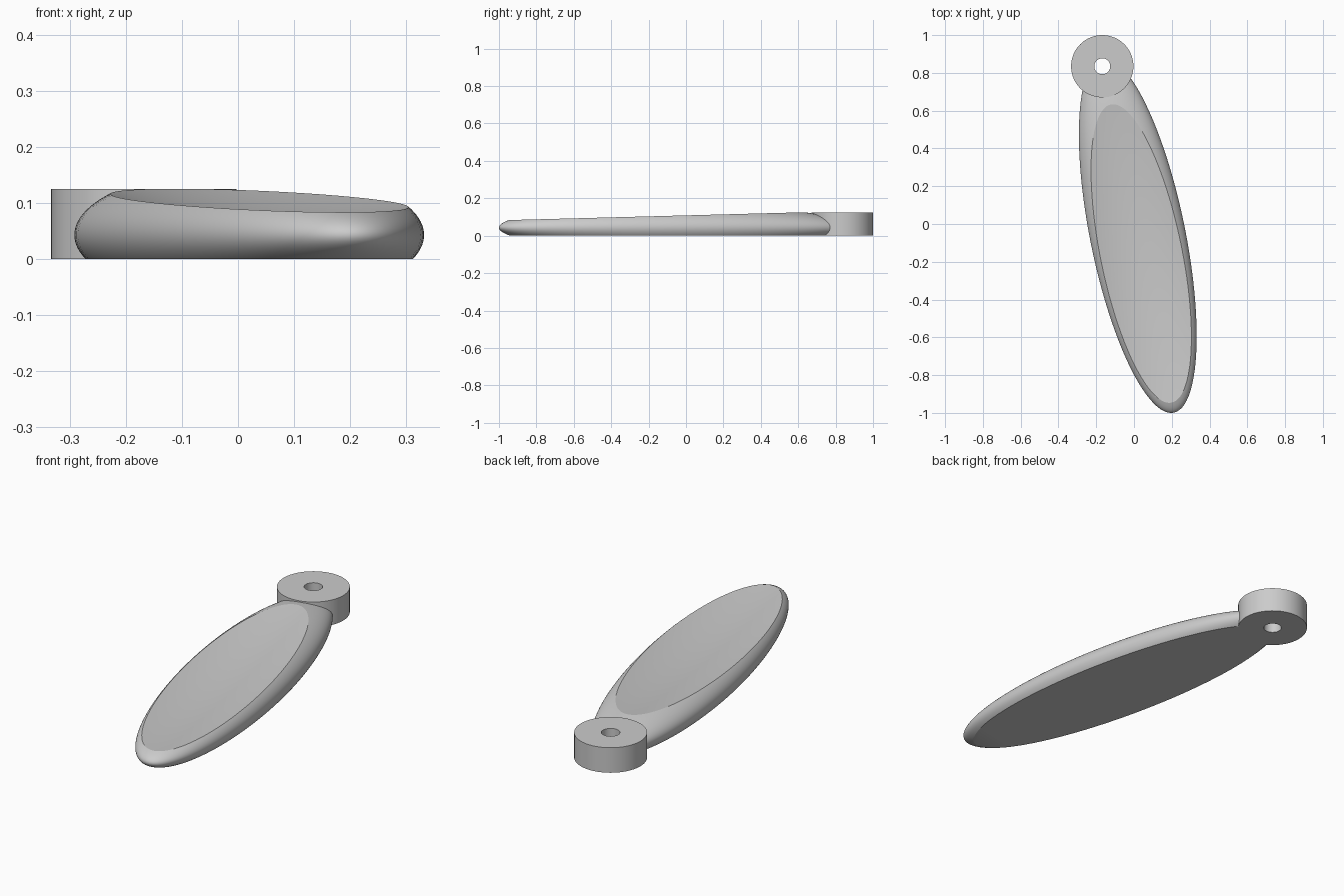
import bpy, bmesh, math
from mathutils import Matrix, Vector

if "Cube" in bpy.data.objects:
    bpy.data.objects.remove(bpy.data.objects["Cube"])

grey = bpy.data.materials.new("light grey")
grey.use_nodes = True
COLOUR = (0.6, 0.6, 0.6, 1)
grey.diffuse_color = COLOUR
grey.node_tree.nodes["Principled BSDF"].inputs["Base Color"].default_value = COLOUR

HUB = Vector((-0.168, 0.835, 0))
HUB_R, HOLE_R, HUB_H = 0.165, 0.042, 0.125
DISH_DEPTH, DISH_RINGS = 0.037, 16


def add_object(name, bm):
    bmesh.ops.recalc_face_normals(bm, faces=bm.faces)
    mesh = bpy.data.meshes.new(name)
    bm.to_mesh(mesh)
    bm.free()
    mesh.materials.append(grey)
    obj = bpy.data.objects.new(name, mesh)
    bpy.context.collection.objects.link(obj)
    return obj


def smooth(obj):
    bpy.ops.object.select_all(action="DESELECT")
    obj.select_set(True)
    bpy.context.view_layer.objects.active = obj
    bpy.ops.object.shade_smooth_by_angle(angle=math.radians(25))


def cut(bm, point, normal):
    # Slice off the side the normal points to and return the open rim
    geom = bm.verts[:] + bm.edges[:] + bm.faces[:]
    result = bmesh.ops.bisect_plane(bm, geom=geom, plane_co=point,
                                    plane_no=normal, clear_outer=True)
    return [e for e in result["geom_cut"] if isinstance(e, bmesh.types.BMEdge)]


def fill_dish(bm, rim):
    # Close the rim with shrinking rings that sink towards the middle
    for edge in rim:
        edge.smooth = False
    verts = {v for e in rim for v in e.verts}
    xs, ys, zs = zip(*(v.co for v in verts))
    centre = Vector([(min(c) + max(c)) / 2 for c in (xs, ys, zs)])
    scale = 1.0
    for i in range(1, DISH_RINGS):
        new_scale = 1 - i / DISH_RINGS
        new = bmesh.ops.extrude_edge_only(bm, edges=rim)["geom"]
        rim = [e for e in new if isinstance(e, bmesh.types.BMEdge)
               and len(e.link_faces) == 1]
        for edge in rim:
            edge.smooth = True
        for v in (v for v in new if isinstance(v, bmesh.types.BMVert)):
            v.co.z += DISH_DEPTH * (1 - scale ** 2)
            v.co = centre + (v.co - centre) * (new_scale / scale)
            v.co.z -= DISH_DEPTH * (1 - new_scale ** 2)
        scale = new_scale
    bmesh.ops.edgeloop_fill(bm, edges=rim)


# Blade: slanted ellipsoid with a flat underside and a shallow sloping dish
bm = bmesh.new()
bmesh.ops.create_uvsphere(
    bm, u_segments=96, v_segments=64, radius=1,
    matrix=Matrix.Translation((0.02, -0.06, 0.043))
    @ Matrix.Rotation(0.2, 4, "Z")
    @ Matrix.Diagonal((0.252, 0.958, 0.122, 1)))
bmesh.ops.edgeloop_fill(bm, edges=cut(bm, (0, 0, 0), (0, 0, -1)))
fill_dish(bm, cut(bm, (0, 0, 0.1085), (0, -0.0265, 1)))
blade = add_object("blade", bm)

# Clear the blade away where the hub sits
bm = bmesh.new()
bmesh.ops.create_cone(bm, cap_ends=True, segments=96, radius1=HUB_R - 0.003,
                      radius2=HUB_R - 0.003, depth=1,
                      matrix=Matrix.Translation(HUB))
cutter = add_object("hub_cutter", bm)
cutter.hide_render = True
mod = blade.modifiers.new("hub_clearance", "BOOLEAN")
mod.operation = "DIFFERENCE"
mod.solver = "EXACT"
mod.object = cutter
bpy.context.view_layer.objects.active = blade
bpy.ops.object.modifier_apply(modifier=mod.name)
bpy.data.objects.remove(cutter)
smooth(blade)

# Hub: rectangular section spun into a ring with a through hole
bm = bmesh.new()
section = [bm.verts.new(HUB + Vector((r, 0, z))) for r, z in
           ((HOLE_R, 0), (HUB_R, 0), (HUB_R, HUB_H), (HOLE_R, HUB_H))]
edges = [bm.edges.new((section[i], section[(i + 1) % 4])) for i in range(4)]
bmesh.ops.spin(bm, geom=section + edges, cent=HUB, axis=(0, 0, 1),
               angle=math.tau, steps=96)
bmesh.ops.remove_doubles(bm, verts=bm.verts, dist=0.0001)
smooth(add_object("hub_ring", bm))
